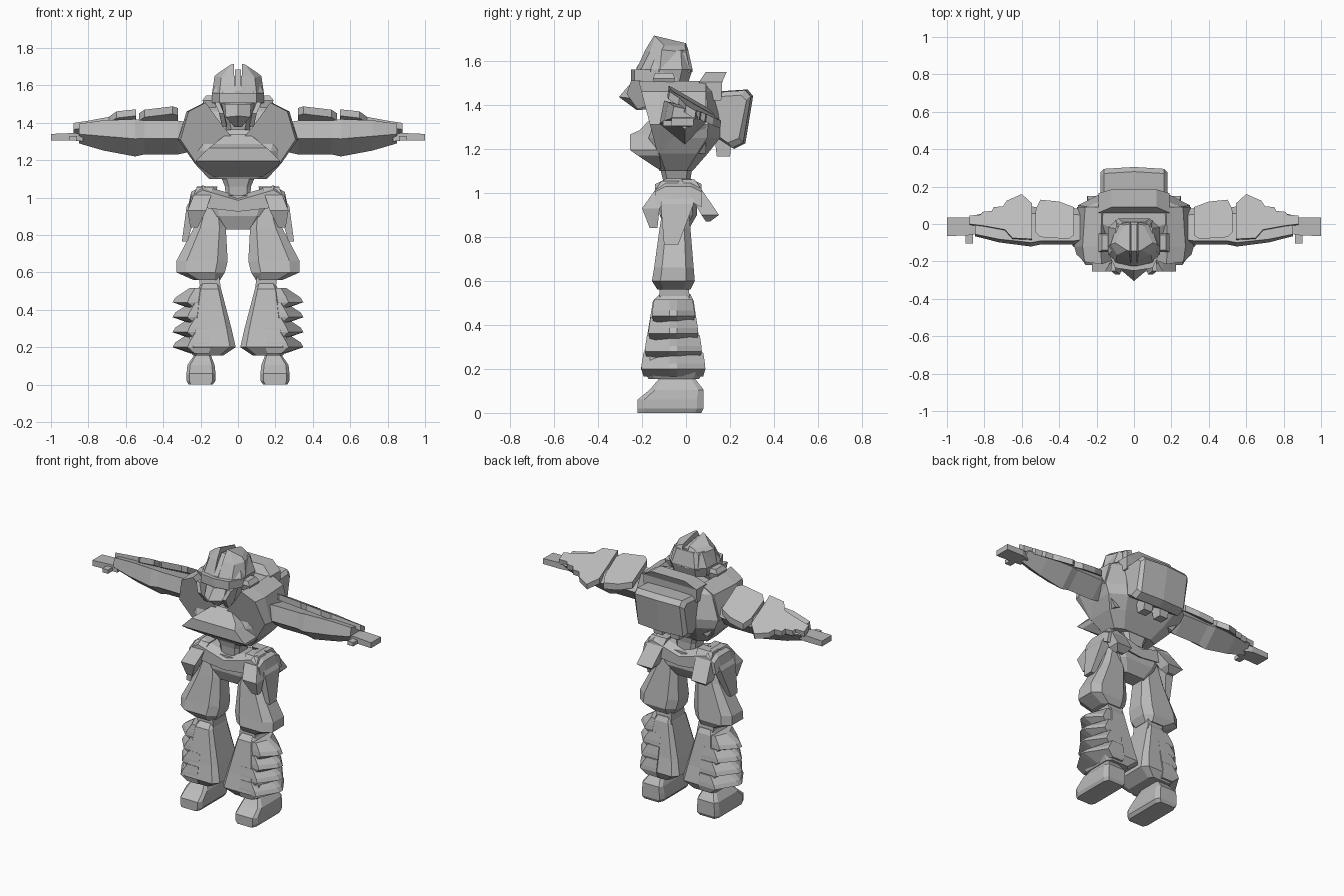
import bpy, bmesh
from mathutils import Vector

grey = bpy.data.materials.new("plain grey")
grey.diffuse_color = (0.5, 0.5, 0.5, 1)


def finish(name, bm, mirror):
    bmesh.ops.remove_doubles(bm, verts=bm.verts, dist=1e-5)
    bmesh.ops.recalc_face_normals(bm, faces=bm.faces)
    me = bpy.data.meshes.new(name)
    bm.to_mesh(me)
    bm.free()
    me.materials.append(grey)
    ob = bpy.data.objects.new(name, me)
    bpy.context.collection.objects.link(ob)
    if mirror:
        ob.modifiers.new("mirror", 'MIRROR').use_mirror_merge = False
    return ob


def skin(name, rings, mirror=False):
    """Join rings of 3D points into a closed solid."""
    bm = bmesh.new()
    vs = [[bm.verts.new(p) for p in r] for r in rings]
    n = len(vs[0])
    for a, b in zip(vs, vs[1:]):
        for i in range(n):
            j = (i + 1) % n
            bm.faces.new((a[i], a[j], b[j], b[i]))
    bm.faces.new(vs[0])
    bm.faces.new(vs[-1])
    return finish(name, bm, mirror)


def loft(name, axis, sections, mirror=False, k=0.0):
    """Sections (pos, a0, a1, b0, b1); k cuts the corners."""
    rings = []
    for pos, a0, a1, b0, b1 in sections:
        da, db = (a1 - a0) * k, (b1 - b0) * k
        if k:
            pts = [(a0 + da, b0), (a1 - da, b0), (a1, b0 + db), (a1, b1 - db),
                   (a1 - da, b1), (a0 + da, b1), (a0, b1 - db), (a0, b0 + db)]
        else:
            pts = [(a0, b0), (a1, b0), (a1, b1), (a0, b1)]
        rings.append([{'x': (pos, a, b), 'y': (a, pos, b), 'z': (a, b, pos)}[axis]
                      for a, b in pts])
    return skin(name, rings, mirror)


def slab(name, pts, offset, mirror=False):
    return skin(name, [pts, [tuple(Vector(p) + Vector(offset)) for p in pts]], mirror)


# Torso core, pectoral blocks and belly plate
loft("torso", 'z', [(1.10, -.155, .155, -.12, .03), (1.18, -.23, .23, -.17, .10),
                    (1.25, -.275, .275, -.17, .155), (1.31, -.30, .30, -.15, .155),
                    (1.46, -.25, .25, -.08, .13), (1.50, -.18, .18, -.02, .11)], k=.18)
pec = [(.04, 1.33), (.13, 1.44), (.18, 1.508), (.275, 1.46), (.32, 1.31), (.23, 1.18), (.08, 1.22)]
skin("chest_block", [[(x * .96, -.13 - .26 * (z - 1.18), z) for x, z in pec],
                     [(x, -.12, z) for x, z in pec],
                     [(x * .95, .09, z) for x, z in pec]], True)
loft("belly_plate", 'z', [(1.11, -.13, .13, -.13, 0), (1.17, -.215, .215, -.22, 0),
                          (1.195, -.225, .225, -.255, 0), (1.265, -.155, .155, -.255, 0),
                          (1.285, -.13, .13, -.21, 0), (1.34, -.06, .06, -.16, 0)])
loft("collar", 'z', [(1.42, -.19, .19, .05, .16), (1.505, -.19, .19, .06, .165),
                     (1.55, -.12, .12, .09, .185)])

# Backpack and its thrusters
pack = [(.12, 1.26), (.13, 1.46), (.28, 1.47), (.305, 1.44), (.27, 1.225), (.22, 1.20)]
skin("backpack", [[(x, y - d * (y > .2), 1.34 + (z - 1.34) * s) for y, z in pack] for x, d, s in
                  ((-.18, .03, .8), (-.16, .01, .97), (0, 0, 1), (.16, .01, .97), (.18, .03, .8))])
loft("thruster", 'z', [(1.165, .03, .09, .14, .20), (1.25, .025, .095, .13, .21)], True)

# Head: neck, helmet halves, crest, brow, ears, mask
loft("neck", 'z', [(1.36, -.06, .06, -.16, 0), (1.52, -.11, .11, -.20, 0)], k=.2)
loft("helmet_base", 'z', [(1.50, -.125, .125, -.20, .01), (1.56, -.138, .138, -.21, .03),
                          (1.65, -.10, .10, -.16, .01)], k=.2)
skin("helmet_half", [
    [(.015, -.23, 1.55), (.10, -.21, 1.55), (.14, -.12, 1.55), (.10, .02, 1.55), (.015, .03, 1.55)],
    [(.02, -.185, 1.65), (.09, -.165, 1.64), (.125, -.11, 1.65), (.09, 0, 1.64), (.02, .01, 1.65)],
    [(.022, -.145, 1.715), (.04, -.14, 1.71), (.10, -.10, 1.67), (.05, -.005, 1.67), (.022, 0, 1.68)]], True)
loft("crest", 'y', [(-.225, -.015, .015, 1.54, 1.57), (-.145, -.015, .015, 1.54, 1.685),
                    (.0, -.015, .015, 1.54, 1.66)])
skin("brow", [[(0, -.25, z), (.10, -.235, z), (.14, -.15, z), (.13, -.04, z), (0, -.04, z)]
              for z in (1.505, 1.56)], True)
loft("ear", 'z', [(1.48, .12, .175, -.14, -.06), (1.52, .12, .19, -.15, -.05),
                  (1.545, .12, .17, -.14, -.06)], True)
skin("mask", [[(-.02, -.22, 1.377), (0, -.225, 1.377), (.02, -.22, 1.377), (.02, -.14, 1.38), (-.02, -.14, 1.38)],
              [(-.065, -.25, 1.43), (0, -.305, 1.436), (.065, -.25, 1.43), (.06, -.14, 1.43), (-.06, -.14, 1.43)],
              [(-.07, -.22, 1.50), (0, -.25, 1.50), (.07, -.22, 1.50), (.07, -.14, 1.50), (-.07, -.14, 1.50)]])
slab("cheek_guard", [(.125, -.25, 1.51), (.115, -.16, 1.51), (.085, -.16, 1.40),
                     (.085, -.22, 1.38), (.10, -.27, 1.45)], (-.025, 0, 0), True)

# Waist, pelvis, belt and skirt plates
loft("waist", 'z', [(1.0, -.065, .065, -.10, .02), (1.06, -.07, .07, -.105, .02),
                    (1.12, -.095, .095, -.12, .03)], k=.15)
loft("pelvis", 'z', [(.83, -.08, .08, -.09, .01), (.90, -.13, .13, -.12, .05),
                     (1.01, -.18, .18, -.12, .05)], k=.12)
belt = [(0, .95), (0, 1.01), (.19, 1.065), (.25, 1.03), (.265, .96), (.18, .97)]
skin("belt", [[(x, -.14, z - .025) for x, z in belt], [(x, -.09, z) for x, z in belt],
              [(x, .02, z) for x, z in belt], [(x, .07, z - .025) for x, z in belt]], True)
loft("front_skirt", 'z', [(.84, .215, .255, -.165, -.13), (.93, .17, .27, -.20, -.12),
                          (1.055, .13, .22, -.11, -.03)], True)
loft("side_skirt", 'z', [(.765, .27, .30, -.10, -.035), (.95, .215, .275, -.115, .035),
                         (1.05, .14, .22, -.10, .03)], True)
loft("back_skirt", 'z', [(.87, .17, .22, .09, .11), (.90, .14, .25, .07, .15),
                         (1.06, .11, .22, -.02, .04)], True)

# Legs: thigh, knee, shin, pointed side fins, ankle, foot
loft("thigh", 'z', [(.56, .095, .24, -.13, .02), (.60, .07, .33, -.155, .04),
                    (.66, .055, .33, -.145, .035), (.84, .065, .235, -.12, .02),
                    (.96, .09, .19, -.10, .01)], True, k=.2)
loft("knee", 'z', [(.50, .09, .20, -.12, .02), (.58, .10, .21, -.12, .01)], True)
loft("shin", 'z', [(.155, .08, .24, -.17, .06), (.20, .012, .27, -.205, .085),
                   (.30, .035, .25, -.185, .065), (.51, .09, .215, -.15, .035),
                   (.54, .10, .20, -.12, .02)], True, k=.12)
for i in range(4):
    z, g = .44 - .08 * i, .016 * i
    rings = []
    for dz, edge, tip, out in ((-.035, .23, .25, 0), (0, .27, .35, .01),
                               (.025, .26, .335, .008), (.075, .23, .26, 0)):
        y0, y1 = -.145 - g - out, .03 + g + out
        rings.append([(.15, y0, z + dz), (edge, y0, z + dz), (tip, -.075, z + dz),
                      (tip, -.04, z + dz), (edge, y1, z + dz), (.15, y1, z + dz)])
    skin(f"shin_fin_{i + 1}", rings, True)
loft("ankle", 'z', [(.12, .155, .215, -.10, .03), (.20, .14, .21, -.09, .03)], True)
loft("foot", 'z', [(0, .135, .265, -.22, .07), (.02, .12, .275, -.22, .08),
                   (.06, .12, .275, -.22, .08), (.105, .125, .27, -.165, .08),
                   (.17, .15, .225, -.11, .03)], True, k=.1)

# Arms: one tapered tube, tilted armour plates, hand and thumb
arm = [(.27, .85, 0), (.32, .95, 0), (.50, .95, 0), (.55, 1.05, 0), (.72, .85, .01), (.85, .55, .015)]
section = [(-.09, .08), (.06, .045), (.095, -.01), (0, -.11), (-.11, -.02)]
skin("arm", [[(x, y * s - .005, 1.335 + dz + z * s) for y, z in section] for x, s, dz in arm], True)


def tilted(pts):
    """Place a flat outline on the sloping upper arm surface."""
    return [(x, y, 1.425 - .58 * y - .08 * (x - .55)) for x, y in pts]


slab("shoulder_plate", tilted([(.32, -.06), (.35, -.08), (.50, -.07), (.53, -.04), (.525, .08),
                               (.50, .13), (.40, .12), (.32, .09)]), (0, 0, -.04), True)
slab("forearm_plate", tilted([(.545, -.08), (.65, -.075), (.69, -.03), (.80, -.01), (.88, 0),
                              (.88, .045), (.82, .05), (.81, .065), (.76, .07), (.75, .09), (.70, .095),
                              (.68, .125), (.60, .16), (.545, .11)]), (0, -.005, -.035), True)
loft("hand", 'x', [(.83, -.05, .02, 1.30, 1.34), (.88, -.06, .035, 1.305, 1.345),
                   (1.0, -.065, .035, 1.305, 1.34)], True)
loft("thumb", 'x', [(.86, -.105, -.04, 1.305, 1.33), (.90, -.105, -.04, 1.305, 1.33)], True)
